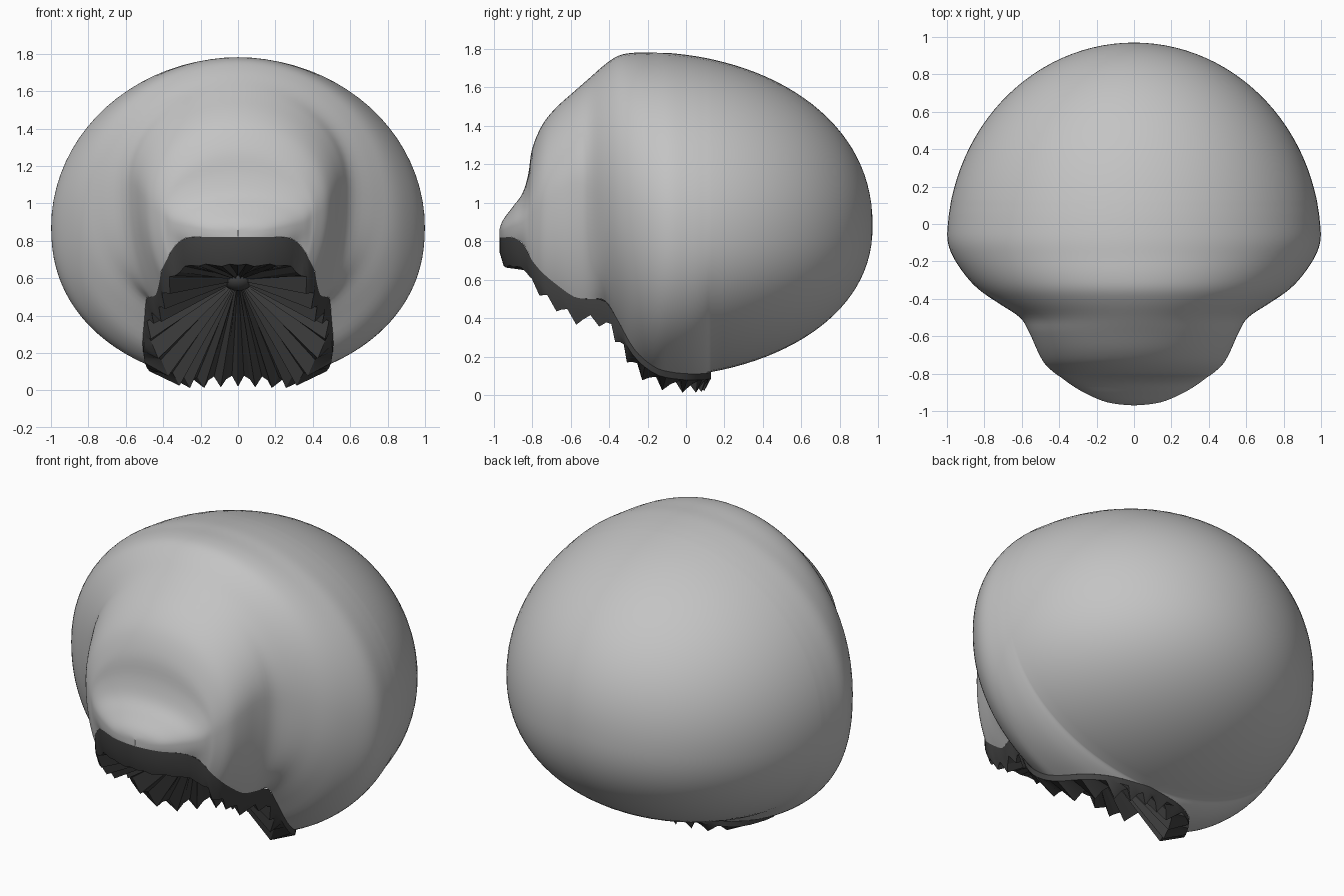
import bpy
import bmesh
import math
from mathutils import Vector

cube = bpy.data.objects.get("Cube")
if cube:
    bpy.data.objects.remove(cube, do_unlink=True)


def make_material(name, value):
    mat = bpy.data.materials.new(name)
    mat.use_nodes = True
    color = (value, value, value, 1)
    mat.diffuse_color = color
    mat.node_tree.nodes["Principled BSDF"].inputs["Base Color"].default_value = color
    return mat


cap_grey = make_material("cap grey", 0.55)
lining_dark = make_material("lining charcoal", 0.055)


def catmull(a, b, c, d, t):
    """Smooth interpolation between tuples b and c."""
    return [0.5 * (2 * q + (r - p) * t + (2 * p - 5 * q + 4 * r - s) * t ** 2
                   + (3 * q - p - 3 * r + s) * t ** 3)
            for p, q, r, s in zip(a, b, c, d)]


def smooth_rows(rows, steps):
    result = []
    last = len(rows) - 1
    for i in range(last):
        quad = [rows[min(max(i + k, 0), last)] for k in (-1, 0, 1, 2)]
        result += [catmull(*quad, j / steps) for j in range(steps)]
    return result + [list(rows[-1])]


def bridge(bm, first, second, closed=False):
    """Quads between two rows of vertices."""
    count = len(first)
    for i in range(count if closed else count - 1):
        j = (i + 1) % count
        bm.faces.new((first[i], first[j], second[j], second[i]))


def finish(bm, name, mat, smooth_angle=None):
    bmesh.ops.remove_doubles(bm, verts=bm.verts[:], dist=0.0005)
    bmesh.ops.recalc_face_normals(bm, faces=bm.faces[:])
    mesh = bpy.data.meshes.new(name)
    bm.to_mesh(mesh)
    bm.free()
    obj = bpy.data.objects.new(name, mesh)
    bpy.context.collection.objects.link(obj)
    mesh.materials.append(mat)
    if smooth_angle:
        bpy.ops.object.select_all(action="DESELECT")
        obj.select_set(True)
        bpy.context.view_layer.objects.active = obj
        bpy.ops.object.shade_smooth_by_angle(angle=math.radians(smooth_angle))


# Front sections: y, top z, half width, widest z, rim x, rim z
sections = [
    (-.97, .86, .002, .84, 0, .82),
    (-.963, .885, .09, .85, .08, .82),
    (-.945, .92, .17, .86, .16, .82),
    (-.9, .98, .27, .88, .26, .82),
    (-.85, 1.05, .35, .9, .32, .79),
    (-.82, 1.15, .39, .93, .36, .74),
    (-.8, 1.28, .42, .95, .38, .7),
    (-.75, 1.4, .475, 1, .41, .64),
    (-.68, 1.49, .515, 1.05, .42, .58),
    (-.58, 1.58, .56, 1.1, .44, .51),
    (-.5, 1.65, .61, 1.08, .47, .5),
    (-.42, 1.72, .73, 1.03, .49, .49),
    (-.35, 1.765, .83, .97, .5, .38),
    (-.27, 1.78, .905, .93, .51, .24),
    (-.17, 1.78, .97, .89, .49, .15),
    (-.08, 1.778, .998, .875, .44, .12),
    (.03, 1.765, .992, .87, .36, .11),
    (.1, 1.753, .982, .87, .22, .113),
    (.13, 1.747, .977, .87, 0, .12),
]
rows = smooth_rows(sections, 4)
rim_path = [Vector((r[4], r[0], r[5])) for r in rows]

# Rounded back of the crown
start = math.asin(.33 / 1.17)
for i in range(1, 25):
    a = start + (math.pi / 2 - start) * i / 24
    y = -.2 + 1.17 * math.sin(a)
    c = max(math.cos(a), 0) ** .92
    wide = math.sqrt(max(1 - ((y + .1) / 1.07) ** 2, 0))
    rows.append([y, .88 + .9 * c, wide, .87 + .01 * i / 24, 0, .88 - .79 * c])


def half_section(row, count=20):
    """Points from the top down to the rim on the +x side."""
    y, top, wide, mid, rim_x, rim_z = row
    points = []
    for i in range(count + 1):
        a = math.pi / 2 * i / count
        points.append((wide * math.sin(a), y, mid + (top - mid) * math.cos(a)))
    end = math.acos(min(max(rim_x, 0) / max(wide, .001), .98))
    for i in range(1, count + 1):
        a = end * i / count
        points.append((wide * math.cos(a), y,
                       mid + (rim_z - mid) * (math.sin(a) / math.sin(end)) ** .9))
    return points


# Cap shell
bm = bmesh.new()
previous = None
for row in rows:
    half = half_section(row)
    ring = [(-x, y, z) for x, y, z in reversed(half[1:])] + half
    verts = [bm.verts.new(p) for p in ring]
    if previous:
        bridge(bm, previous, verts)
    previous = verts
finish(bm, "cap_shell", cap_grey, 60)


def resample(path, count):
    """Evenly spaced points along a polyline."""
    lengths = [0]
    for a, b in zip(path, path[1:]):
        lengths.append(lengths[-1] + (b - a).length)
    points, k = [], 0
    for i in range(count + 1):
        goal = lengths[-1] * i / count
        while k < len(path) - 2 and lengths[k + 1] < goal:
            k += 1
        t = (goal - lengths[k]) / (lengths[k + 1] - lengths[k])
        points.append(path[k].lerp(path[k + 1], t))
    return points


def mirror_loop(points):
    return points + [Vector((-p.x, p.y, p.z)) for p in reversed(points)]


# Gathered band below the rim, ragged and drawn inwards at the back
rim = resample(rim_path, 44)
middle, edge = [], []
for i, p in enumerate(rim):
    height = (p.z - .11) / .7
    drop = .065 + .085 * height
    ragged = .035 * math.sin(i * 2.1)
    if p.y < -.84:
        ragged *= .2
    middle.append(Vector((p.x * .99, p.y, p.z - drop * .5)))
    pull = .96 + ragged * .8
    squeeze = .72 + .28 * min(height / .4, 1)
    edge.append(Vector((p.x * pull * squeeze, -.4 + (p.y + .4) * pull,
                        max(p.z - drop + ragged, 0))))
bm = bmesh.new()
loops = [[bm.verts.new(p) for p in mirror_loop(part)] for part in (rim, middle, edge)]
for a, b in zip(loops, loops[1:]):
    bridge(bm, a, b, closed=True)
finish(bm, "elastic_band", lining_dark, 40)

# Pleated lining fanning out from the central knot
knot = Vector((0, -.38, .6))
inner = []
for i, p in enumerate(edge):
    q = p.lerp(knot, .85)
    q.z += .012 * math.sin(i * 2.1)
    inner.append(q)
bm = bmesh.new()
outer_loop = [bm.verts.new(p) for p in mirror_loop(edge)]
inner_loop = [bm.verts.new(p) for p in mirror_loop(inner)]
bridge(bm, outer_loop, inner_loop, closed=True)
center = bm.verts.new(knot)
for i, v in enumerate(inner_loop):
    bm.faces.new((v, inner_loop[(i + 1) % len(inner_loop)], center))
finish(bm, "pleated_lining", lining_dark)

# Knot where the pleats meet
bm = bmesh.new()
bmesh.ops.create_uvsphere(bm, u_segments=20, v_segments=12, radius=.085)
bmesh.ops.scale(bm, vec=(1, .9, .8), verts=bm.verts[:])
bmesh.ops.translate(bm, vec=knot, verts=bm.verts[:])
finish(bm, "lining_knot", lining_dark, 60)
